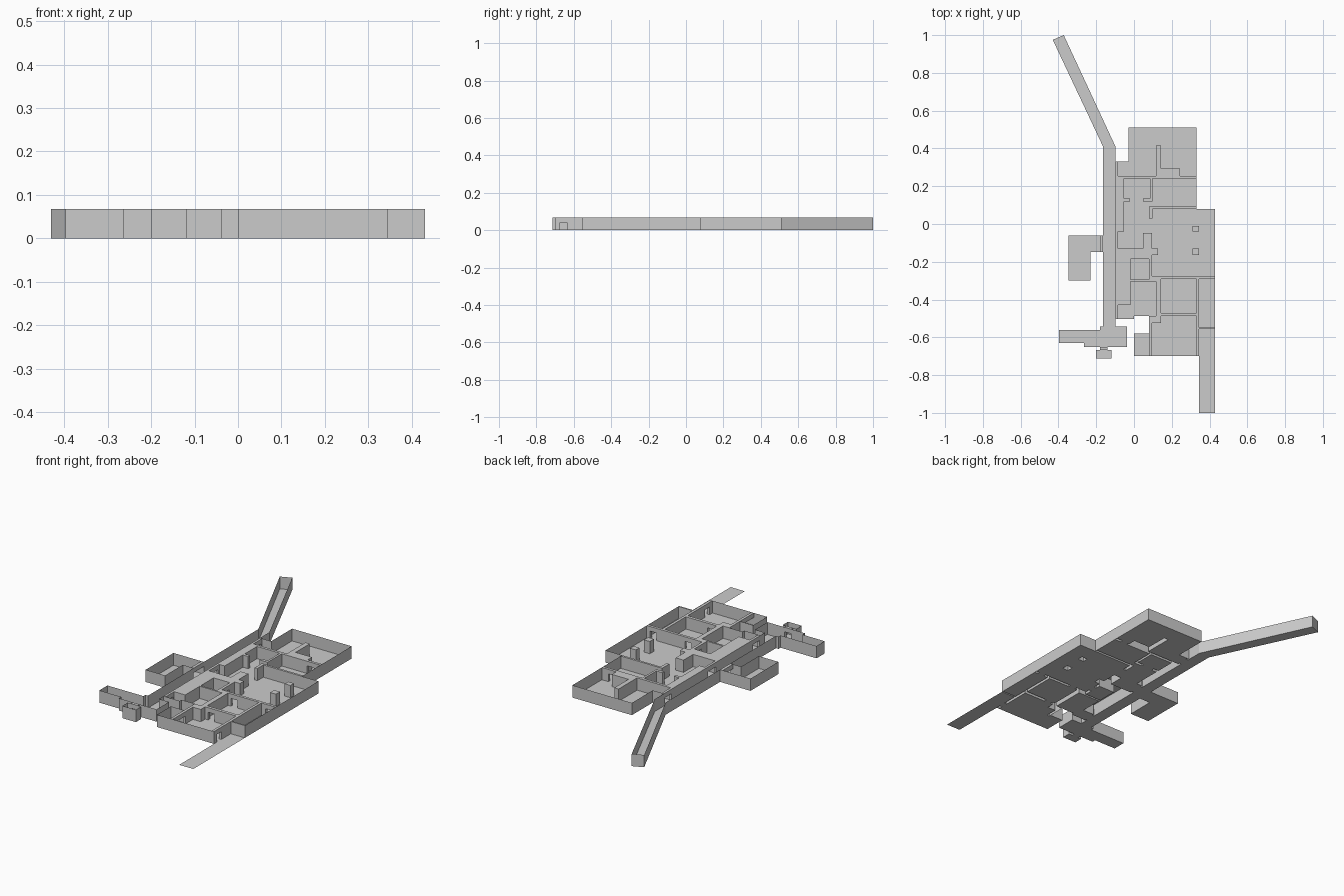
import bpy, bmesh, math

if "Cube" in bpy.data.objects:
    bpy.data.objects.remove(bpy.data.objects["Cube"])

H, DOOR = 0.067, 0.042   # wall height, door height

# Plan is painted in order: W wall, F walled floor, D doorway, P open path, X open joint
plan = []
def rect(kind, *boxes):
    for x0, x1, y0, y1 in boxes:
        plan.append((kind, x0, x1, y0, y1))

# building footprint (solid wall mass)
rect('W', (-.03, .33, .255, .51), (-.098, .33, .08, .33), (-.098, .43, -.29, .08),
     (-.098, 0, -.503, -.29), (0, .43, -.487, -.29), (.08, .345, -.70, -.487),
     (.33, .43, -.555, -.487), (-.18, -.164, -.148, -.06), (-.18, -.155, -.667, -.65))
# long corridor, entrance lobby, side rooms
rect('F', (-.164, -.098, -.55, .41), (-.264, -.037, -.65, -.56), (-.397, -.264, -.63, -.56),
     (-.18, -.037, -.56, -.543), (-.20, -.118, -.713, -.667),
     (-.348, -.18, -.148, -.06), (-.348, -.23, -.30, -.148))
# north rooms
rect('F', (-.03, .33, .255, .51), (-.085, -.03, .255, .33))
rect('W', (.117, .143, .255, .415), (.143, .243, .255, .293))
# middle rooms and main hall
rect('F', (-.053, .085, .08, .24), (.097, .33, .092, .24), (-.053, .097, -.13, .118),
     (-.085, -.053, -.13, -.04), (.095, .43, -.275, .08))
rect('W', (-.053, -.021, .118, .134), (.048, .085, .118, .134), (.08, .097, .03, .092),
     (.085, .33, .08, .092), (.048, .095, -.13, -.047), (.095, .127, -.165, -.13),
     (.31, .345, -.04, -.01), (.31, .345, -.165, -.13))
# south rooms
rect('F', (-.018, .08, -.295, -.185), (-.018, .117, -.487, -.305), (-.085, 0, -.503, -.43),
     (.143, .33, -.47, -.29), (.095, .33, -.70, -.487), (0, .08, -.70, -.58),
     (.345, .43, -.548, -.29))
rect('W', (.095, .143, -.525, -.487), (.143, .33, -.487, -.47))
# doorways
rect('D', (-.18, -.164, -.148, -.06), (-.18, -.14, -.667, -.65), (-.098, -.085, .265, .32),
     (-.098, -.085, -.12, -.05), (-.098, -.085, -.495, -.44), (.08, .095, -.70, -.59),
     (.33, .345, -.675, -.637), (.25, .29, .24, .255), (.08, .095, -.25, -.21),
     (.16, .20, -.29, -.275), (.16, .20, -.487, -.47), (.37, .41, -.29, -.275))
# outdoor path and joint to the angled corridor
rect('P', (.345, .43, -1, -.555))
rect('X', (-.164, -.098, .41, .412))

xs = sorted({v for p in plan for v in p[1:3]})
ys = sorted({v for p in plan for v in p[3:5]})

def label(i, j):
    if not (0 <= i < len(xs) - 1 and 0 <= j < len(ys) - 1):
        return 'N'
    x, y = (xs[i] + xs[i + 1]) / 2, (ys[j] + ys[j + 1]) / 2
    for k, x0, x1, y0, y1 in reversed(plan):
        if x0 < x < x1 and y0 < y < y1:
            return k
    return 'N'

grid = {(i, j): label(i, j) for i in range(-1, len(xs)) for j in range(-1, len(ys))}
parts = {n: bmesh.new() for n in ('floor', 'walls', 'wall_tops')}

def quad(part, *pts):
    bm = parts[part]
    bm.faces.new([bm.verts.new(p) for p in pts])

def flat(part, i, j, z):
    a, b, c, d = xs[i], xs[i + 1], ys[j], ys[j + 1]
    quad(part, (a, c, z), (b, c, z), (b, d, z), (a, d, z))

def wall(p, q, z0=0, z1=H):
    quad('walls', (*p, z0), (*q, z0), (*q, z1), (*p, z1))

AIR = {'F': (1, 1), 'P': (1, 1), 'X': (1, 1), 'D': (1, 0), 'W': (0, 0)}
def border(a, b, p, q):
    if a == b:
        return
    if 'N' in (a, b):
        if (b if a == 'N' else a) in 'FDW':
            wall(p, q)
        return
    if AIR[a][0] != AIR[b][0]:
        wall(p, q, 0, DOOR)
    if AIR[a][1] != AIR[b][1]:
        wall(p, q, DOOR, H)

for (i, j), k in grid.items():
    if k in 'FDP':
        flat('floor', i, j, 0)
    if k in 'WD':
        flat('wall_tops', i, j, H)
    if k == 'D':
        flat('walls', i, j, DOOR)
    if i + 1 < len(xs) and 0 <= j < len(ys) - 1:
        border(k, grid[i + 1, j], (xs[i + 1], ys[j]), (xs[i + 1], ys[j + 1]))
    if j + 1 < len(ys) and 0 <= i < len(xs) - 1:
        border(k, grid[i, j + 1], (xs[i], ys[j + 1]), (xs[i + 1], ys[j + 1]))

# angled corridor running to the north-west
a, b, c, d = (-.164, .41), (-.43, .975), (-.372, 1.0), (-.098, .41)
quad('floor', *[(*p, 0) for p in (a, d, c, b)])
for p, q in ((a, b), (b, c), (c, d)):
    wall(p, q)

for name, bm in parts.items():
    bmesh.ops.remove_doubles(bm, verts=bm.verts, dist=1e-5)
    if name != 'walls':
        bmesh.ops.dissolve_limit(bm, angle_limit=math.radians(1), verts=bm.verts, edges=bm.edges)
    bmesh.ops.recalc_face_normals(bm, faces=bm.faces)
    me = bpy.data.meshes.new(name)
    bm.to_mesh(me)
    bm.free()
    bpy.context.collection.objects.link(bpy.data.objects.new(name, me))
